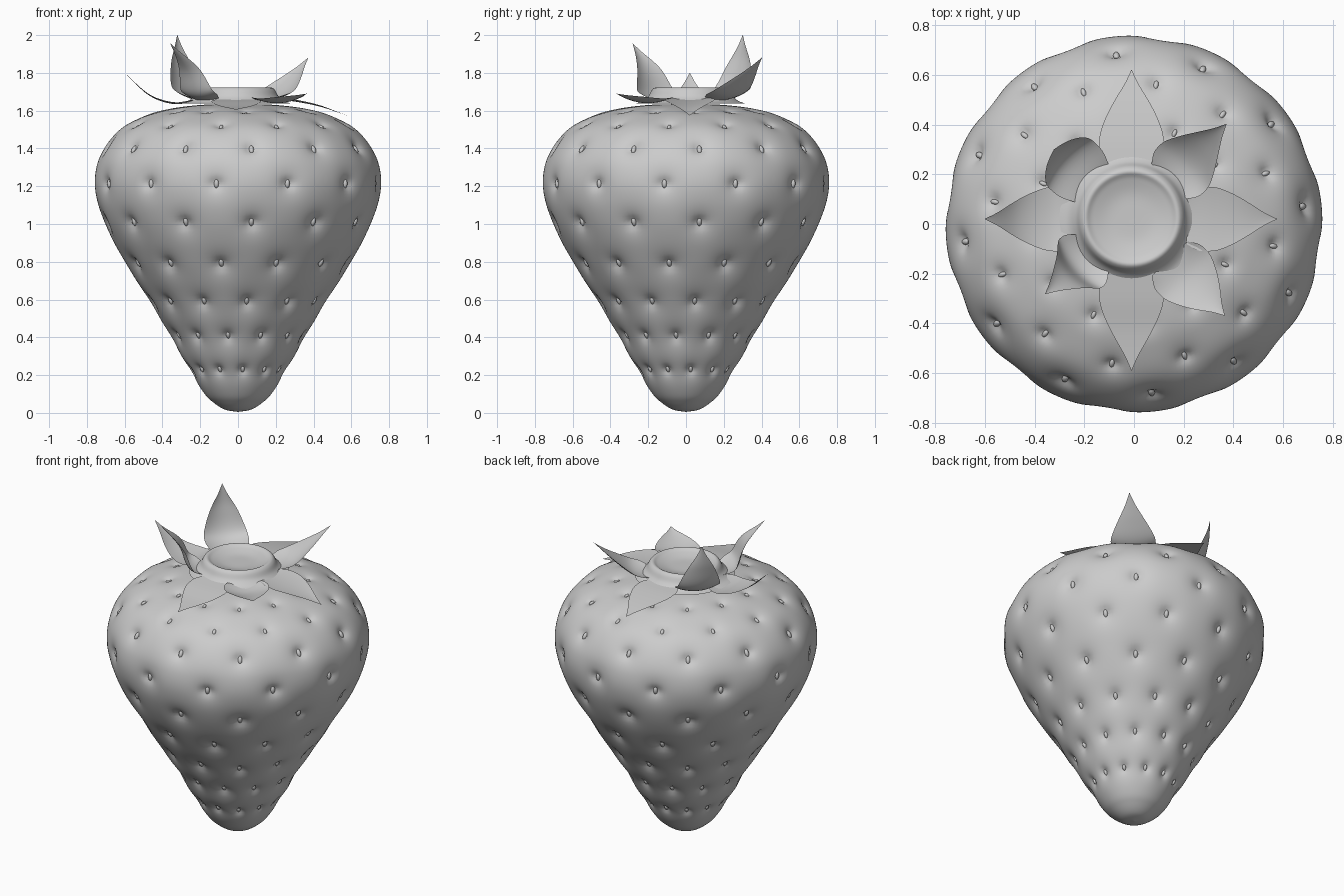
import bpy, bmesh, math
from mathutils import Vector, Matrix

if "Cube" in bpy.data.objects:
    bpy.data.objects.remove(bpy.data.objects["Cube"])


def spline(pts, n):
    """Sample n+1 points on a Catmull-Rom curve through pts."""
    p = [Vector(q) for q in pts]
    p = [2 * p[0] - p[1]] + p + [2 * p[-1] - p[-2]]
    out = []
    for i in range(n + 1):
        u = i / n * (len(pts) - 1)
        k = min(int(u), len(pts) - 2)
        t = u - k
        a, b, c, d = p[k:k + 4]
        out.append(0.5 * (2 * b + (c - a) * t + (2 * a - 5 * b + 4 * c - d) * t * t
                          + (3 * b - a - 3 * c + d) * t ** 3))
    return out


def make_object(name, bm):
    bmesh.ops.recalc_face_normals(bm, faces=bm.faces)
    for f in bm.faces:
        f.smooth = True
    me = bpy.data.meshes.new(name)
    bm.to_mesh(me)
    bm.free()
    ob = bpy.data.objects.new(name, me)
    bpy.context.collection.objects.link(ob)
    return ob


def revolve(profile, sides):
    """Surface of revolution; first and last profile points lie on the axis or stay open."""
    bm = bmesh.new()
    rings = []
    for r, z in profile:
        if r < 1e-4:
            rings.append([bm.verts.new((0, 0, z))] * sides)
        else:
            rings.append([bm.verts.new((r * math.cos(2 * math.pi * i / sides),
                                        r * math.sin(2 * math.pi * i / sides), z))
                          for i in range(sides)])
    for a, b in zip(rings, rings[1:]):
        for i in range(sides):
            j = (i + 1) % sides
            bm.faces.new(list(dict.fromkeys((a[i], a[j], b[j], b[i]))))
    return bm


# Berry profile (radius, height)
outline = [(0, 0.005), (0.07, 0.018), (0.13, 0.055), (0.18, 0.105), (0.255, 0.22), (0.355, 0.4),
           (0.475, 0.6), (0.6, 0.8), (0.705, 1.0), (0.755, 1.17), (0.75, 1.3), (0.705, 1.41),
           (0.62, 1.505), (0.51, 1.565), (0.39, 1.605), (0.2, 1.63), (0, 1.635)]
profile = spline(outline, 160)
profile[0].x = profile[-1].x = 0

# Seed rows: index into the profile by height, alternating angular offset
seeds = []
rows = [0.22, 0.40, 0.585, 0.79, 1.0, 1.21, 1.405, 1.53, 1.603]
for n, z in enumerate(rows):
    k = min(range(len(profile)), key=lambda i: abs(profile[i].y - z))
    r = profile[k].x
    d = (profile[k + 1] - profile[k - 1]).normalized()
    size = 0.62 + 0.38 * min(1, r / 0.6)
    if n > 6:
        size *= 0.8
    for i in range(12):
        a = math.radians(-90 + (6 if n % 2 == 0 else -9) + 30 * i)
        out = Vector((math.cos(a), math.sin(a), 0))
        pos = out * r + Vector((0, 0, profile[k].y))
        normal = out * d.y - Vector((0, 0, d.x))
        up = out * d.x + Vector((0, 0, d.y))
        seeds.append((pos, normal, up, size))

# Berry with a dimple around every seed
bm = revolve(profile, 200)
grid = {}
for v in bm.verts:
    grid.setdefault(tuple(int(math.floor(c / 0.2)) for c in v.co), []).append((v, v.co.copy()))
for pos, normal, up, size in seeds:
    c = [int(math.floor(q / 0.2)) for q in pos]
    for dx in (-1, 0, 1):
        for dy in (-1, 0, 1):
            for dz in (-1, 0, 1):
                for v, co in grid.get((c[0] + dx, c[1] + dy, c[2] + dz), ()):
                    q = (co - pos).length / size
                    if q < 0.2:
                        depth = (0.016 * math.exp(-(q / 0.075) ** 2)
                                 + 0.02 * math.exp(-(q / 0.03) ** 2))
                        v.co -= normal * depth * size
make_object("berry", bm)

# Seeds sitting in the dimples
bm = bmesh.new()
for pos, normal, up, size in seeds:
    rot = Matrix((up.cross(normal), normal, up)).transposed().to_4x4()
    m = (Matrix.Translation(pos - normal * 0.03 * size) @ rot
         @ Matrix.Diagonal((0.013 * size, 0.013 * size, 0.024 * size, 1)))
    bmesh.ops.create_uvsphere(bm, u_segments=10, v_segments=8, radius=1, matrix=m)
make_object("seeds", bm)

# Dished crown in the middle of the leaves
crown = spline([(0, 1.69), (0.09, 1.692), (0.155, 1.708), (0.185, 1.722), (0.205, 1.71),
                (0.225, 1.675), (0.255, 1.65), (0.29, 1.638)], 40)
crown[0].x = 0
ob = make_object("crown", revolve(crown, 64))
ob.location = (-0.01, 0.025, 0)

# Leaves: azimuth, then centre line as (radius, height)
widths = [(0, 0.10), (0.12, 0.125), (0.25, 0.13), (0.38, 0.126), (0.5, 0.11), (0.62, 0.087),
          (0.75, 0.058), (0.88, 0.026), (1, 0.001)]
leaves = [
    ("right", 0, 0.01, [(.22, 1.66), (.33, 1.645), (.45, 1.62), (.585, 1.575)]),
    ("back_right", 45, 0.03, [(.22, 1.65), (.32, 1.68), (.42, 1.76), (.54, 1.88)]),
    ("back", 90, 0.0, [(.22, 1.66), (.33, 1.648), (.46, 1.625), (.60, 1.592)]),
    ("back_left", 138, 0.03, [(.22, 1.64), (.36, 1.70), (.41, 1.85), (.42, 2.0)]),
    ("left", 180, 0.01, [(.22, 1.65), (.33, 1.635), (.46, 1.68), (.59, 1.80)]),
    ("front_left", 221, 0.03, [(.22, 1.645), (.30, 1.69), (.35, 1.82), (.46, 1.955)]),
    ("front", 270, 0.0, [(.22, 1.66), (.33, 1.645), (.46, 1.622), (.61, 1.605)]),
    ("front_right", 314, 0.025, [(.22, 1.65), (.32, 1.64), (.43, 1.66), (.54, 1.69)]),
]
N, M = 24, 6
for name, az, cup, path in leaves:
    a = math.radians(az)
    out, side = Vector((math.cos(a), math.sin(a), 0)), Vector((-math.sin(a), math.cos(a), 0))
    line = spline(path, N)
    half = [w.y for w in spline(widths, N)]
    bm = bmesh.new()
    grid = []
    for i, q in enumerate(line):
        t = (line[min(i + 1, N)] - line[max(i - 1, 0)]).normalized()
        nrm = Vector((0, 0, t.x)) - out * t.y
        row = []
        for j in range(-M, M + 1):
            s = j / M
            lift = cup * s * s * half[i] / 0.13
            row.append(bm.verts.new(out * q.x + Vector((-0.01, 0.02, q.y))
                                    + side * s * half[i] + nrm * lift))
        grid.append(row)
    for r0, r1 in zip(grid, grid[1:]):
        for j in range(2 * M):
            bm.faces.new((r0[j], r1[j], r1[j + 1], r0[j + 1]))
    make_object("leaf_" + name, bm)
